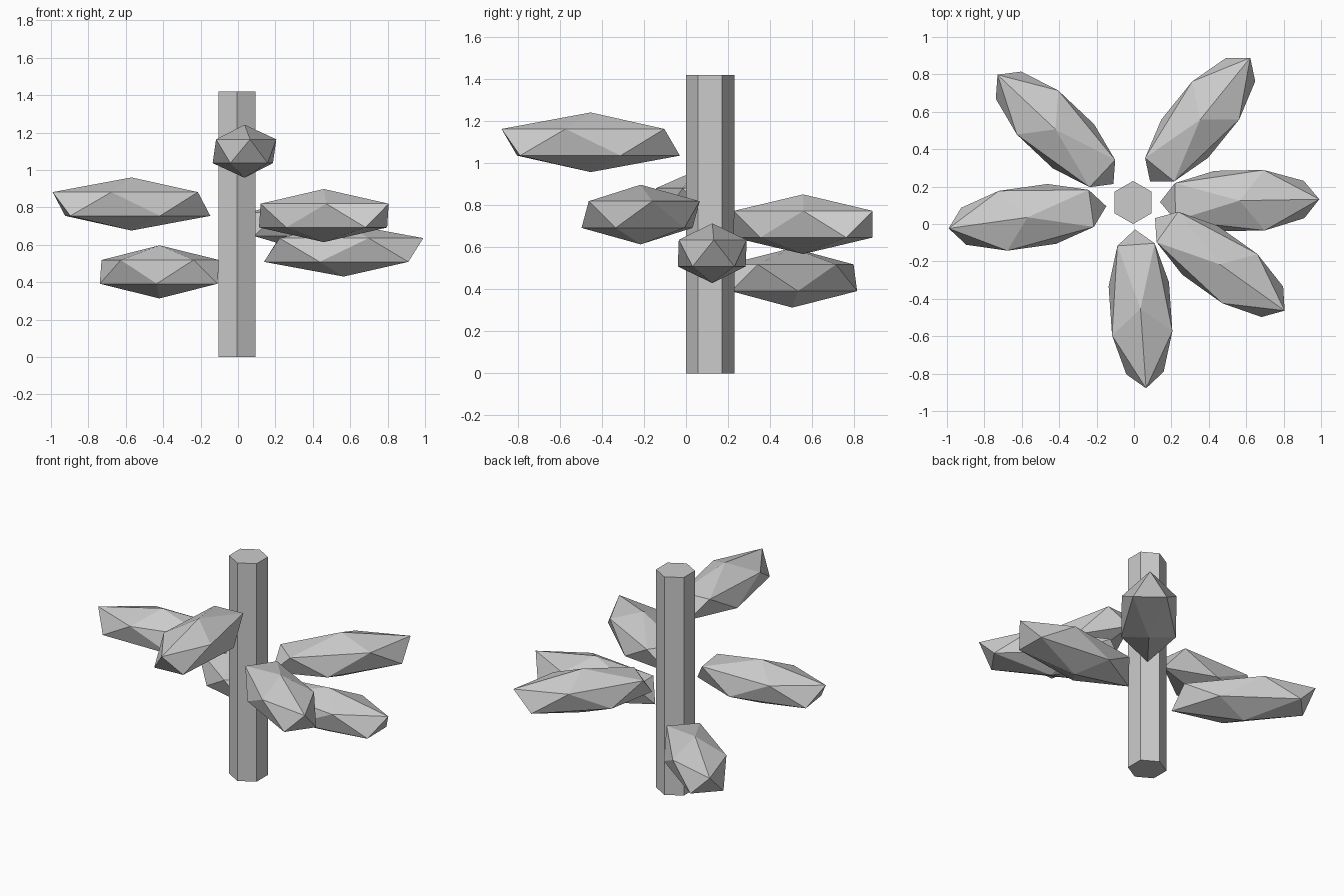
import bpy
from math import radians, cos, sin

if "Cube" in bpy.data.objects:
    bpy.data.objects.remove(bpy.data.objects["Cube"])

CX, CY = -0.005, 0.115      # stem axis
REACH = 0.57                # stem axis to leaf centre

# Six-sided stem
bpy.ops.mesh.primitive_cylinder_add(vertices=6, radius=0.115, depth=1.42,
                                    location=(CX, CY, 0.71))
bpy.context.object.name = "stem"

# Stretched low-poly leaf clumps around the stem: (angle, height)
leaves = [(1, 0.572), (51, 0.71), (136.7, 0.455),
          (188, 0.818), (-86, 1.10), (-35.5, 0.756)]
for i, (deg, z) in enumerate(leaves, 1):
    a = radians(deg)
    bpy.ops.mesh.primitive_ico_sphere_add(
        subdivisions=1, radius=1,
        location=(CX + REACH * cos(a), CY + REACH * sin(a), z),
        rotation=(0, 0, a))
    leaf = bpy.context.object
    leaf.name = f"leaf_{i}"
    leaf.scale = (0.476, 0.19, 0.142)
